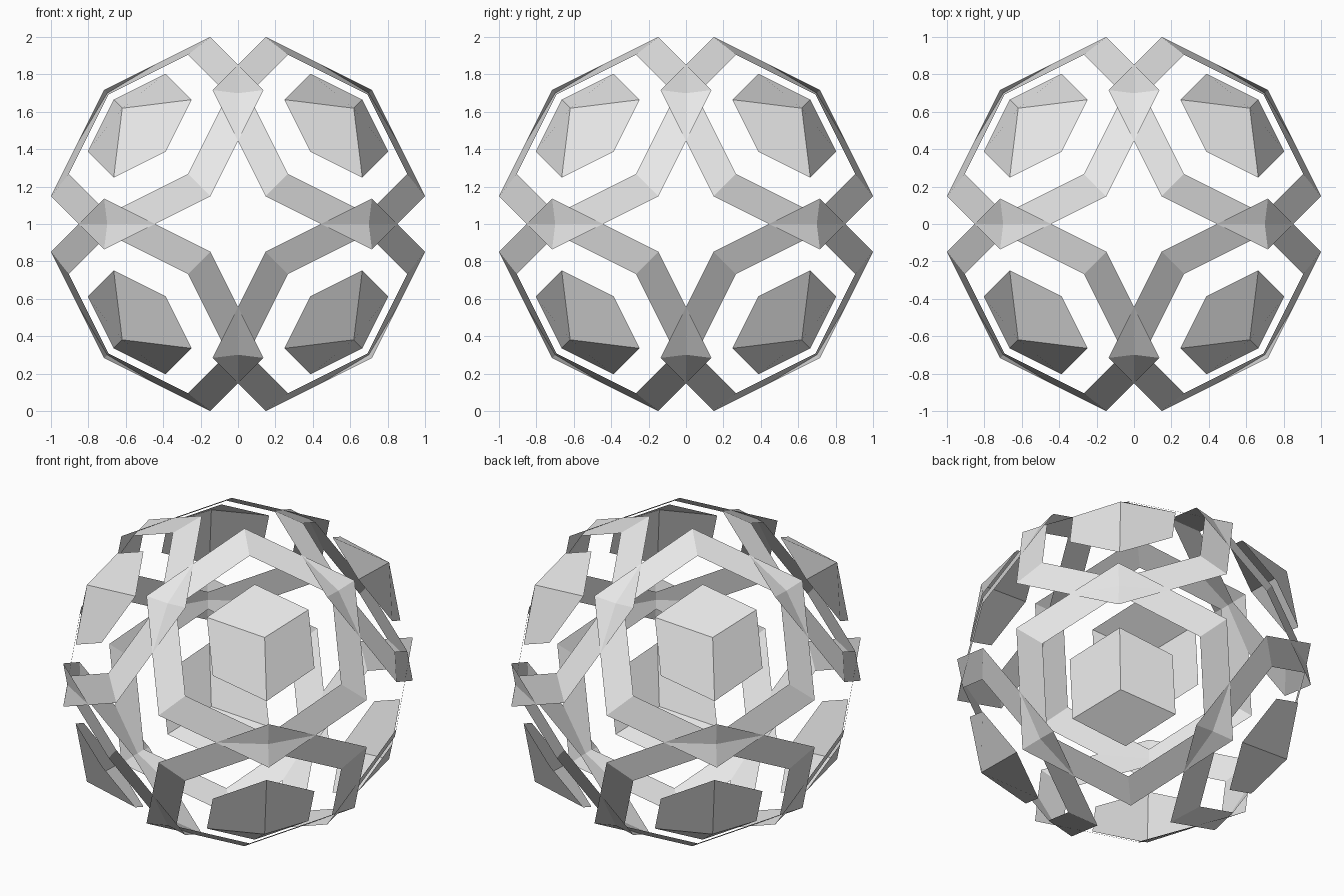
import bpy
import math
from mathutils import Vector, Matrix

if "Cube" in bpy.data.objects:
    bpy.data.objects.remove(bpy.data.objects["Cube"])

CENTRE = Vector((0, 0, 1))
# (height along the octant diagonal, hexagon radius)
OUTER_RIM = (0.748, 0.696)
INNER_RIM = (0.831, 0.521)
CAP_RIM = (0.911, 0.340)
APEX = 1.072

grey = bpy.data.materials.new("light_grey")
grey.diffuse_color = (0.8, 0.8, 0.8, 1)
grey.use_nodes = True
grey.node_tree.nodes["Principled BSDF"].inputs["Base Color"].default_value = grey.diffuse_color


def hexagon(normal, rim):
    """Six points around the diagonal; even ones point at the main axes."""
    height, radius = rim
    axis = Vector((0, 0, math.copysign(1, normal.z)))
    u = (axis - normal * axis.dot(normal)).normalized()
    return [CENTRE + normal * height
            + Matrix.Rotation(k * math.pi / 3, 3, normal) @ u * radius
            for k in range(6)]


def add_part(name, verts, faces):
    mesh = bpy.data.meshes.new(name)
    mesh.from_pydata(verts, [], faces)
    mesh.materials.append(grey)
    mesh.update()
    obj = bpy.data.objects.new(name, mesh)
    bpy.context.collection.objects.link(obj)


number = 0
for sx in (-1, 1):
    for sy in (-1, 1):
        for sz in (-1, 1):
            number += 1
            n = Vector((sx, sy, sz)).normalized()

            # sloped hexagonal band, crossing its neighbours
            band = hexagon(n, INNER_RIM) + hexagon(n, OUTER_RIM)
            add_part(f"hex_band_{number}", band,
                     [(k, k + 6, (k + 1) % 6 + 6, (k + 1) % 6)
                      for k in range(6)])

            # raised three-sided cap floating inside the band
            cap = [CENTRE + n * APEX] + hexagon(n, CAP_RIM)
            add_part(f"corner_cap_{number}", cap,
                     [(0, k + 1, (k + 1) % 6 + 1, (k + 2) % 6 + 1)
                      for k in (1, 3, 5)])
